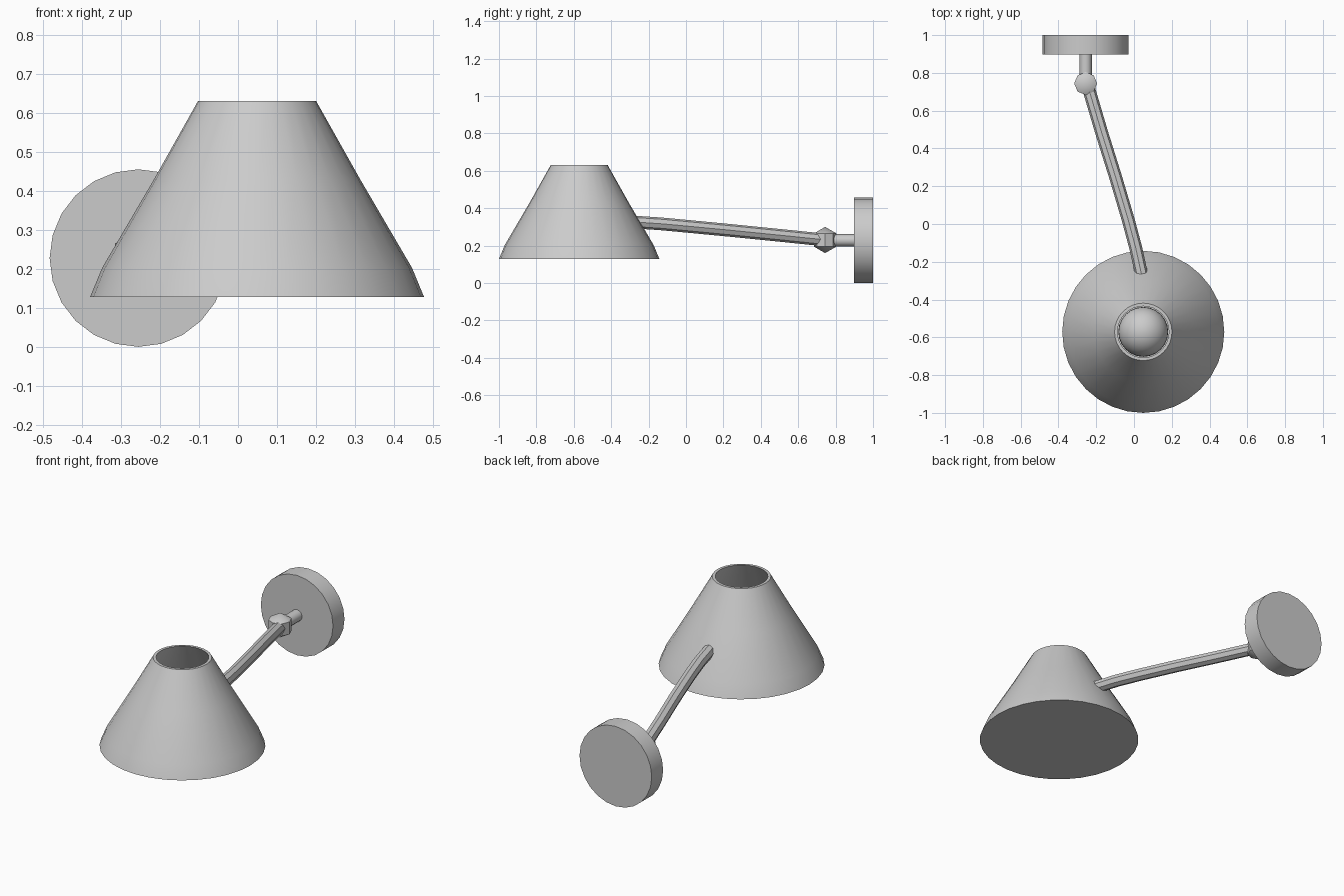
import bpy, bmesh, math

if "Cube" in bpy.data.objects:
    bpy.data.objects.remove(bpy.data.objects["Cube"])

SHADE_X, SHADE_Y = 0.049, -0.571
WALL_X, WALL_Z = -0.256, 0.228


def smooth(ob, angle=40):
    bpy.ops.object.select_all(action='DESELECT')
    bpy.context.view_layer.objects.active = ob
    ob.select_set(True)
    bpy.ops.object.shade_smooth_by_angle(angle=math.radians(angle))


def revolve(name, profile, segments, location):
    """Spin (radius, z) points around the vertical axis."""
    bm = bmesh.new()
    verts = [bm.verts.new((r, 0, z)) for r, z in profile]
    edges = [bm.edges.new(p) for p in zip(verts, verts[1:])]
    bmesh.ops.spin(bm, geom=verts + edges, cent=(0, 0, 0), axis=(0, 0, 1),
                   angle=math.tau, steps=segments, use_merge=False)
    bmesh.ops.remove_doubles(bm, verts=bm.verts, dist=1e-5)
    bmesh.ops.recalc_face_normals(bm, faces=bm.faces)
    me = bpy.data.meshes.new(name)
    bm.to_mesh(me)
    bm.free()
    ob = bpy.data.objects.new(name, me)
    bpy.context.collection.objects.link(ob)
    ob.location = location
    smooth(ob)
    return ob


def cylinder_y(name, radius, y0, y1, sides):
    """Cylinder lying along y on the wall axis."""
    bpy.ops.mesh.primitive_cylinder_add(
        vertices=sides, radius=radius, depth=y1 - y0,
        location=(WALL_X, (y0 + y1) / 2, WALL_Z), rotation=(math.pi / 2, 0, 0))
    ob = bpy.context.object
    ob.name = name
    smooth(ob)
    return ob


# Lamp shade: flared cone with wall thickness, open top, closed underside
revolve("shade", [(0, 0.128), (0.429, 0.128), (0.398, 0.203), (0.265, 0.43),
                  (0.152, 0.631), (0.136, 0.631), (0.249, 0.43),
                  (0.382, 0.203), (0.405, 0.138), (0, 0.138)],
        32, (SHADE_X, SHADE_Y, 0))

# Bulb inside the shade
bpy.ops.mesh.primitive_uv_sphere_add(segments=24, ring_count=16, radius=0.132,
                                     location=(SHADE_X, SHADE_Y, 0.268))
bulb = bpy.context.object
bulb.name = "bulb"
smooth(bulb)

# Wall plate and short stem
cylinder_y("wall_plate", 0.228, 0.897, 1.0, 24)
cylinder_y("stem", 0.033, 0.74, 0.91, 12)

# Low-poly ball joint: pole points and two rings
bpy.ops.mesh.primitive_uv_sphere_add(segments=8, ring_count=3, radius=0.07,
                                     location=(WALL_X, 0.744, WALL_Z + 0.002))
joint = bpy.context.object
joint.name = "ball_joint"
smooth(joint)

# Gently bent arm from the joint into the shade
path = [(-0.248, 0.744, 0.23), (-0.17, 0.48, 0.257), (-0.098, 0.25, 0.28),
        (-0.03, 0.02, 0.302), (0.01, -0.13, 0.316), (0.043, -0.28, 0.326)]
cu = bpy.data.curves.new("arm", 'CURVE')
cu.dimensions = '3D'
cu.bevel_depth = 0.034
cu.bevel_resolution = 2
cu.use_fill_caps = True
sp = cu.splines.new('POLY')
sp.points.add(len(path) - 1)
for p, co in zip(sp.points, path):
    p.co = (*co, 1)
arm = bpy.data.objects.new("arm", cu)
bpy.context.collection.objects.link(arm)
bpy.ops.object.select_all(action='DESELECT')
bpy.context.view_layer.objects.active = arm
arm.select_set(True)
bpy.ops.object.convert(target='MESH')
smooth(bpy.context.object)
